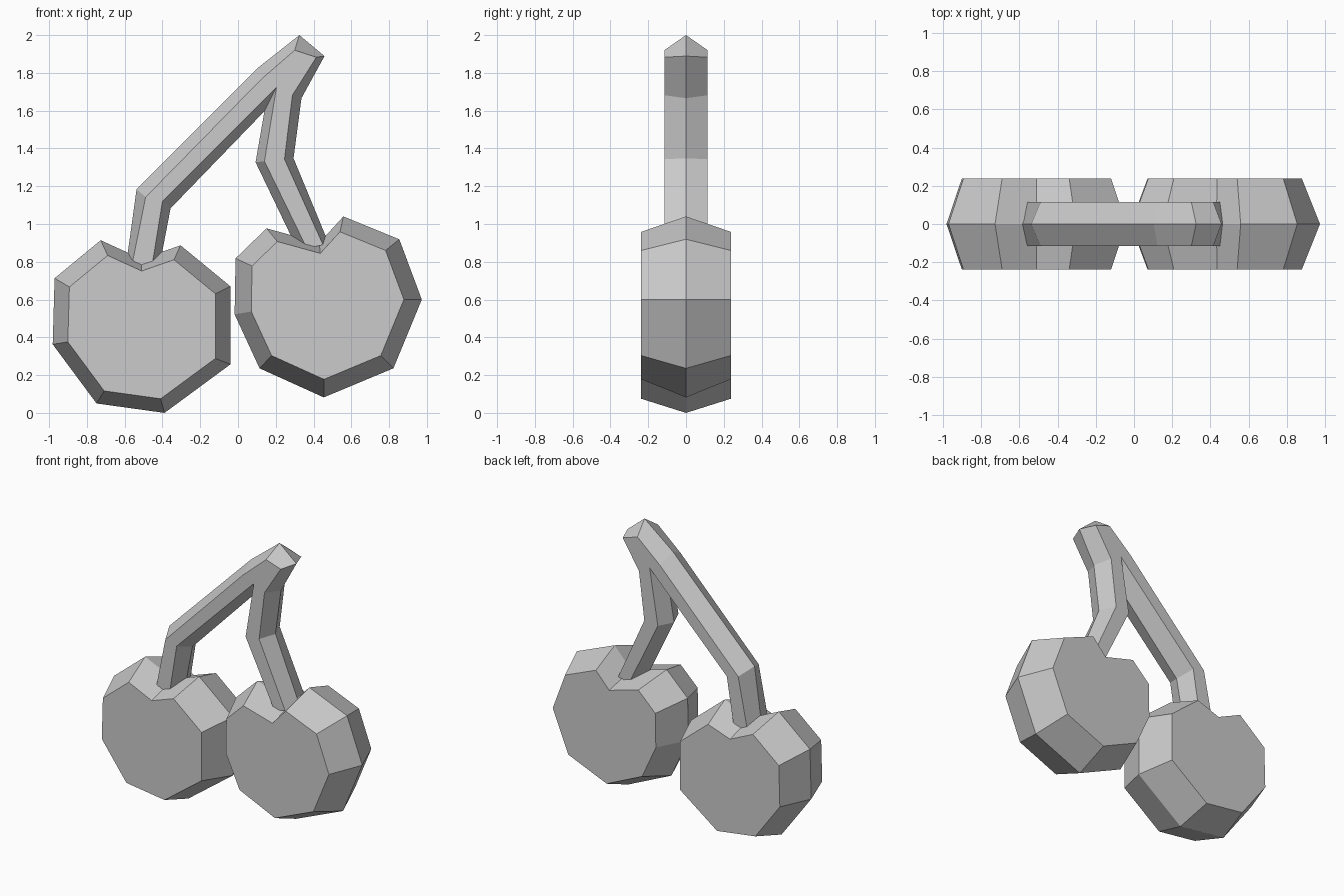
import bpy, bmesh

if "Cube" in bpy.data.objects:
    bpy.data.objects.remove(bpy.data.objects["Cube"])


def bevelled_slab(name, rim, face, half):
    """Slab with its wide rim at y=0 and smaller flat faces at y=+-half."""
    bm = bmesh.new()
    rings = []
    for pts, y in ((face, -half), (rim, 0), (face, half)):
        rings.append([bm.verts.new((x, y, z)) for x, z in pts])
    n = len(rim)
    for a, b in zip(rings, rings[1:]):
        for i in range(n):
            j = (i + 1) % n
            bm.faces.new((a[i], a[j], b[j], b[i]))
    bm.faces.new(rings[0][::-1])
    bm.faces.new(rings[2])
    bmesh.ops.recalc_face_normals(bm, faces=bm.faces)
    me = bpy.data.meshes.new(name)
    bm.to_mesh(me)
    bm.free()
    ob = bpy.data.objects.new(name, me)
    bpy.context.collection.objects.link(ob)
    return ob


def shrink(pts, cx, cz, k):
    return [(cx + (x - cx) * k, cz + (z - cz) * k) for x, z in pts]


# Cherries: notched outlines, front and back faces shrunk about the centre
left = [(-.727, .914), (-.51, .815), (-.304, .887), (-.04, .67), (-.04, .257),
        (-.389, 0), (-.749, .05), (-.981, .363), (-.971, .713)]
right = [(.151, .977), (.43, .90), (.558, 1.04), (.854, .919), (.973, .60),
         (.823, .236), (.454, .082), (.114, .236), (-.018, .522), (-.013, .818)]
bevelled_slab("left_cherry", left, shrink(left, -.51, .44, .83), .237)
bevelled_slab("right_cherry", right, shrink(right, .46, .60, .815), .237)

# Forked stem: outer silhouette and the narrower flat front/back
stem_rim = [(-.593, .78), (-.537, 1.184), (.103, 1.825), (.325, 2.0), (.458, 1.889),
            (.336, 1.666), (.294, 1.348), (.475, .91), (.315, .865), (.093, 1.327),
            (.14, 1.597), (-.357, 1.083), (-.415, .78)]
stem_face = [(-.562, .78), (-.489, 1.142), (.124, 1.767), (.30, 1.92), (.415, 1.883),
             (.288, 1.682), (.246, 1.343), (.45, .89), (.365, .87), (.14, 1.332),
             (.204, 1.725), (-.40, 1.12), (-.455, .78)]
bevelled_slab("forked_stem", stem_rim, stem_face, .115)
